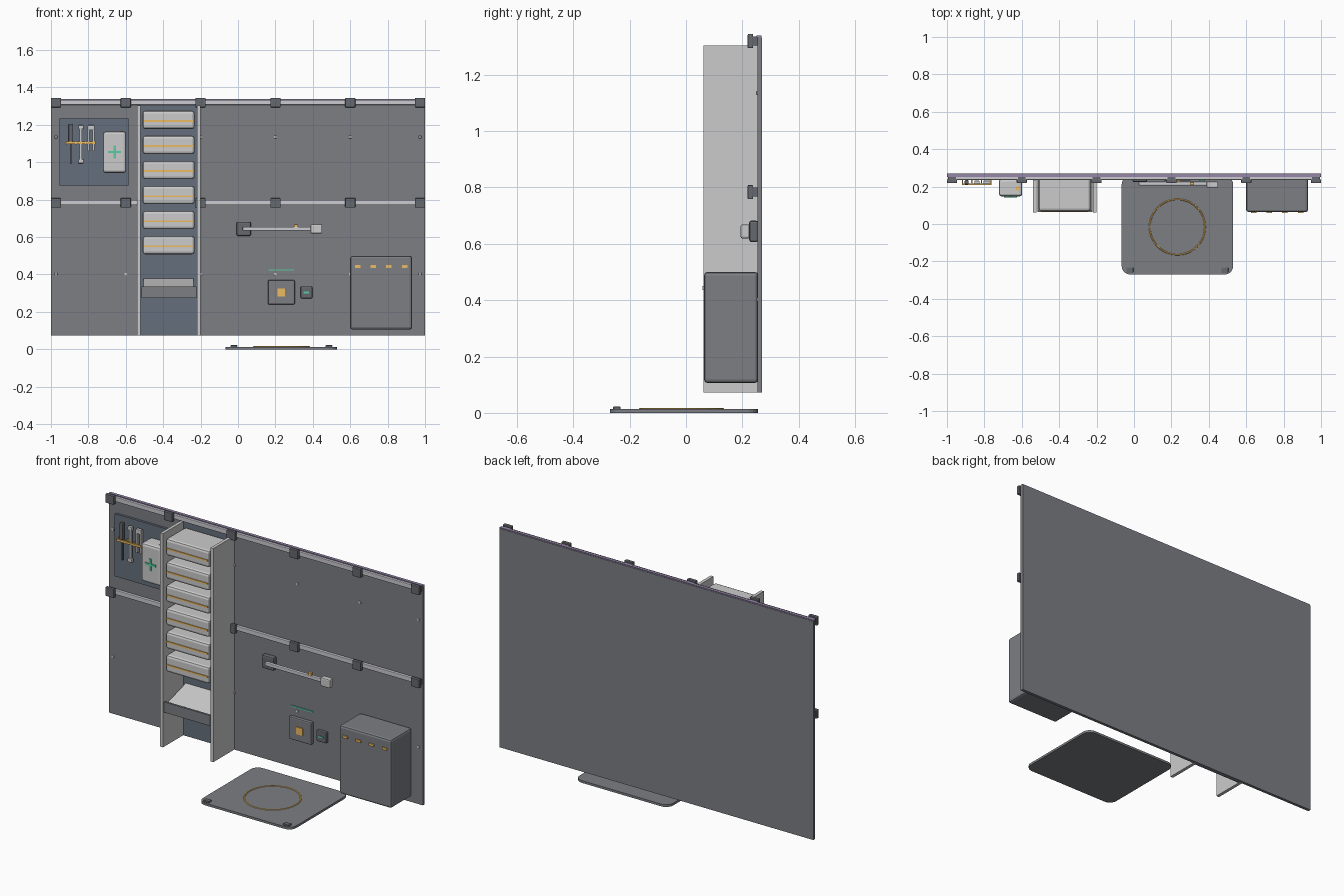
import bpy, bmesh, math
from mathutils import Vector


def mat(name, r, g, b):
    m = bpy.data.materials.new(name)
    m.diffuse_color = (r, g, b, 1)
    return m


GREY = mat("panel_grey", 0.20, 0.21, 0.23)
DARK = mat("dark_grey", 0.13, 0.14, 0.155)
SLATE = mat("slate_blue", 0.13, 0.16, 0.20)
LIGHT = mat("light_grey", 0.55, 0.55, 0.55)
RAIL = mat("rail_metal", 0.60, 0.60, 0.64)
AMBER = mat("amber", 0.85, 0.50, 0.12)
GREEN = mat("green", 0.10, 0.60, 0.35)
VIOLET = mat("violet", 0.30, 0.24, 0.40)


def finish(name, bm, m):
    me = bpy.data.meshes.new(name)
    bm.to_mesh(me)
    bm.free()
    me.materials.append(m)
    ob = bpy.data.objects.new(name, me)
    bpy.context.collection.objects.link(ob)
    return ob


def box(name, x, y, z, m, bevel=0.0, axis=None, seg=2):
    """Box from (min, max) ranges; bevel all edges or only those along one axis."""
    bm = bmesh.new()
    bmesh.ops.create_cube(bm, size=1)
    for v in bm.verts:
        v.co = Vector([(a + b) / 2 + c * (b - a) for (a, b), c in zip((x, y, z), v.co)])
    if bevel:
        edges = [e for e in bm.edges if axis is None or
                 abs((e.verts[0].co - e.verts[1].co).normalized()[axis]) > 0.9]
        bmesh.ops.bevel(bm, geom=edges, offset=bevel, segments=seg, profile=0.5, affect='EDGES')
    return finish(name, bm, m)


def prism(name, profile_yz, x, m):
    """Extrude a y-z outline along x."""
    bm = bmesh.new()
    f = bm.faces.new([bm.verts.new((x[0], a, b)) for a, b in profile_yz])
    r = bmesh.ops.extrude_face_region(bm, geom=[f])
    for v in r['geom']:
        if isinstance(v, bmesh.types.BMVert):
            v.co.x = x[1]
    bmesh.ops.recalc_face_normals(bm, faces=bm.faces)
    return finish(name, bm, m)


def mid(c, s):
    return (c - s / 2, c + s / 2)


# Wall panel and top edge strip
box("wall_panel", (-1, 1), (0.253, 0.27), (0.073, 1.332), GREY)
box("top_edge_strip", (-1, 1), (0.25, 0.268), (1.331, 1.338), VIOLET)

# Rails, clips and rivets
box("upper_rail", (-0.99, 0.99), (0.236, 0.254), mid(1.32, 0.026), RAIL, 0.003)
box("lower_rail_left", (-0.99, -0.54), (0.236, 0.254), mid(0.785, 0.026), RAIL, 0.003)
box("lower_rail_right", (-0.20, 0.99), (0.236, 0.254), mid(0.785, 0.026), RAIL, 0.003)
for cx in (-0.973, -0.6, -0.2, 0.2, 0.6, 0.973):
    for cz in (1.319, 0.783):
        box("rail_clip", mid(cx, 0.054), (0.219, 0.238), mid(cz, 0.05), DARK, 0.003)
        box("rail_clip_base", mid(cx, 0.042), (0.237, 0.256), mid(cz, 0.032), DARK)
    for cz in (1.135, 0.402):
        box("rivet", mid(cx, 0.014), (0.249, 0.256), mid(cz, 0.014), LIGHT, 0.002)

# Drawer tower
box("tower_back", (-0.525, -0.215), (0.246, 0.256), (0.073, 1.305), SLATE)
for cx in (-0.53, -0.21):
    box("tower_side", mid(cx, 0.018), (0.062, 0.255), (0.073, 1.303), LIGHT)
for i in range(6):
    cz = 1.227 - i * 0.134
    box("drawer", (-0.51, -0.232), (0.068, 0.248), mid(cz, 0.098), LIGHT, 0.014)
    box("drawer_strip", (-0.502, -0.24), (0.064, 0.072), mid(cz - 0.006, 0.009), AMBER)
box("tray_base", (-0.517, -0.223), (0.072, 0.25), (0.275, 0.31), GREY)
box("tray_lip", (-0.517, -0.223), (0.064, 0.076), (0.275, 0.335), GREY)
prism("tray_slope", [(0.085, 0.31), (0.085, 0.33), (0.248, 0.378), (0.248, 0.31)],
      (-0.505, -0.237), LIGHT)

# Tool board with hanging tools
box("tool_board", (-0.955, -0.585), (0.24, 0.256), (0.875, 1.235), SLATE, 0.006, 1)
box("driver_handle", mid(-0.895, 0.02), (0.212, 0.234), (1.11, 1.205), DARK, 0.004)
box("driver_shaft", mid(-0.895, 0.009), (0.219, 0.228), (0.99, 1.112), DARK)
box("wrench_shaft", mid(-0.84, 0.013), (0.216, 0.23), (1.01, 1.19), LIGHT)
for cz in (1.188, 1.005):
    box("wrench_head", mid(-0.84, 0.028), (0.213, 0.232), mid(cz, 0.022), LIGHT, 0.004)
for cx in (-0.799, -0.773):
    box("plier_arm", mid(cx, 0.01), (0.214, 0.232), (1.06, 1.195), LIGHT)
box("plier_joint", mid(-0.786, 0.034), (0.213, 0.232), (1.172, 1.198), LIGHT, 0.003)
box("tool_strap", (-0.92, -0.762), (0.208, 0.217), mid(1.105, 0.012), AMBER)
for cx in (-0.917, -0.867, -0.815, -0.765):
    box("strap_post", mid(cx, 0.007), (0.209, 0.242), mid(1.105, 0.02), AMBER)

# First aid case
box("aid_case", (-0.722, -0.598), (0.147, 0.242), (0.943, 1.165), LIGHT, 0.014)
box("aid_cross_upright", mid(-0.66, 0.013), (0.143, 0.15), mid(1.055, 0.068), GREEN)
box("aid_cross_bar", mid(-0.66, 0.068), (0.143, 0.15), mid(1.055, 0.013), GREEN)
box("aid_latch", mid(-0.62, 0.02), (0.18, 0.2), (1.16, 1.168), AMBER)

# Folding arm
box("arm_bracket", (-0.008, 0.069), (0.224, 0.256), (0.606, 0.682), DARK, 0.008)
box("arm_bar", (0.025, 0.41), (0.206, 0.226), mid(0.644, 0.02), RAIL, 0.004)
box("arm_head", (0.388, 0.45), (0.194, 0.226), mid(0.644, 0.05), LIGHT, 0.006)
box("arm_marker", mid(0.311, 0.022), (0.208, 0.222), mid(0.661, 0.014), AMBER)

# Control panel, sensor and status line
box("control_panel", (0.16, 0.304), (0.232, 0.256), (0.24, 0.37), GREY, 0.006)
box("control_button", mid(0.231, 0.042), (0.227, 0.235), mid(0.303, 0.042), AMBER)
box("sensor_box", (0.335, 0.397), (0.234, 0.256), (0.273, 0.336), DARK, 0.005)
box("sensor_light", mid(0.365, 0.03), (0.23, 0.236), mid(0.304, 0.009), GREEN)
box("status_line", (0.162, 0.3), (0.248, 0.256), mid(0.424, 0.007), GREEN)

# Storage bin
box("storage_bin", (0.6, 0.93), (0.064, 0.256), (0.106, 0.5), GREY, 0.012)
for i in range(4):
    box("bin_light", mid(0.64 + i * 0.0835, 0.03), (0.058, 0.068), mid(0.443, 0.014), AMBER)

# Floor pad with ring and corner blocks
box("floor_pad", (-0.066, 0.53), (-0.27, 0.256), (0.0, 0.013), GREY, 0.045, 2, 5)
for cx in (-0.022, 0.486):
    box("pad_corner_block", mid(cx, 0.036), mid(-0.246, 0.026), (0.012, 0.022), DARK, 0.002)
bpy.ops.mesh.primitive_torus_add(location=(0.232, -0.016, 0.013), major_radius=0.148,
                                 minor_radius=0.004, major_segments=48, minor_segments=8)
ring = bpy.context.object
ring.name = "pad_ring"
ring.data.materials.append(AMBER)
bpy.ops.object.shade_smooth_by_angle()
